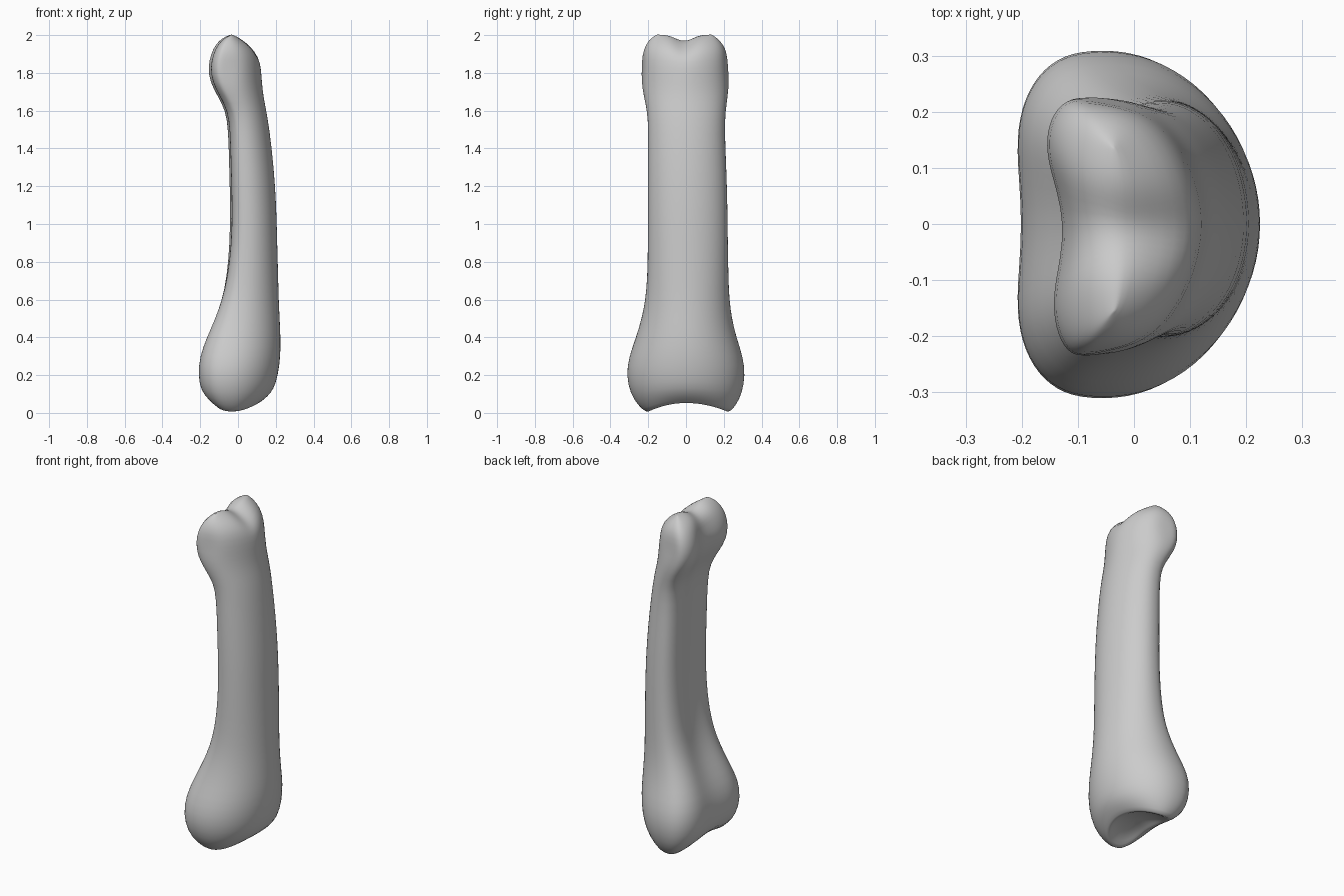
import bpy
import bmesh
from math import cos, sin, pi, exp

cube = bpy.data.objects.get("Cube")
if cube:
    bpy.data.objects.remove(cube, do_unlink=True)

SEGMENTS = 40

# Stations up the bone: height, palm x, back x, front y, rear y
STATIONS = [
    (0.0, -.13, .11, -.21, .23),
    (.04, -.18, .155, -.255, .265),
    (.1, -.215, .19, -.295, .297),
    (.2, -.232, .213, -.318, .315),
    (.3, -.227, .226, -.302, .302),
    (.4, -.19, .226, -.265, .267),
    (.5, -.143, .221, -.235, .243),
    (.6, -.103, .216, -.215, .23),
    (.72, -.073, .213, -.205, .225),
    (.9, -.053, .208, -.202, .222),
    (1.1, -.05, .203, -.202, .22),
    (1.3, -.056, .19, -.202, .214),
    (1.5, -.06, .167, -.2, .205),
    (1.6, -.075, .15, -.206, .21),
    (1.68, -.12, .134, -.225, .222),
    (1.75, -.16, .127, -.238, .23),
    (1.83, -.172, .122, -.242, .23),
    (1.9, -.155, .11, -.236, .222),
    (1.95, -.125, .075, -.214, .2),
    (1.985, -.085, .025, -.185, .165),
    (2.003, -.045, -.015, -.155, .135),
]


def ramp(value, low, high):
    t = min(max((value - low) / (high - low), 0), 1)
    return t * t * (3 - 2 * t)


def power(value, exponent):
    return abs(value) ** exponent * (1 if value > 0 else -1)


def section_point(station, angle):
    """Point on a D-shaped section: domed back, flat and hollowed palm side."""
    z, x_low, x_high, y_low, y_high = station
    c, s = cos(angle), sin(angle)
    head = ramp(z, 1.55, 1.75)
    x_wide = x_low + (0.4 - 0.1 * head) * (x_high - x_low)
    half = y_high if s > 0 else -y_low
    if c > 0:
        x = x_wide + (x_high - x_wide) * power(c, 1 - 0.1 * head)
        y = half * power(s, 1 + 0.1 * head)
    else:
        x = x_wide + (x_wide - x_low) * power(c, 0.75)
        y = half * power(s, 0.75)
        # Palm hollow between the two ridges
        hollow = 0.022 + 0.02 * head + 0.02 * exp(-((z - 0.42) / 0.2) ** 2)
        hollow *= 1 - ramp(z, 1.9, 2)
        x += hollow * exp(-(y / (0.5 * half)) ** 2) * -c
        x -= 0.05 * y * ramp(z, 0.6, 0.9) * -c
    # Shallow pits on the sides of the head
    pit = exp(-((x + 0.04) / 0.06) ** 2 - ((z - 1.84) / 0.07) ** 2)
    y -= 0.014 * pit * power(s, 1)
    # Groove between the two knuckles, and saddle-shaped lower rim
    z -= 0.035 * exp(-((y + 0.01) / 0.06) ** 2) * ramp(z, 1.8, 1.97)
    z += 0.05 * c * c * (1 - ramp(z, 0, 0.2))
    return x, y, z


def build_bone():
    bm = bmesh.new()
    angles = [2 * pi * i / SEGMENTS for i in range(SEGMENTS)]
    rings = []

    # Hollow joint socket underneath, from its middle out to the rim
    rim = [section_point(STATIONS[0], a) for a in angles]
    for scale, lift in ((0.1, 1), (0.4, 0.9), (0.7, 0.6), (0.9, 0.15)):
        rings.append([bm.verts.new((x * scale, y * scale,
                                    z + (0.075 - z) * lift))
                      for x, y, z in rim])

    # Outer wall
    for station in STATIONS:
        rings.append([bm.verts.new(section_point(station, a)) for a in angles])
    for lower, upper in zip(rings, rings[1:]):
        for i in range(SEGMENTS):
            j = (i + 1) % SEGMENTS
            bm.faces.new((lower[i], lower[j], upper[j], upper[i]))
    bm.faces.new(rings[0][::-1])

    # Narrow strip closing the knuckles
    top, half, quarter = rings[-1], SEGMENTS // 2, SEGMENTS // 4
    for i in range(-quarter, quarter):
        corners = [top[i], top[i + 1], top[half - i - 1], top[(half - i) % SEGMENTS]]
        bm.faces.new(list(dict.fromkeys(corners)))

    bmesh.ops.recalc_face_normals(bm, faces=bm.faces)
    mesh = bpy.data.meshes.new("finger_bone")
    bm.to_mesh(mesh)
    bm.free()
    return mesh


# Plain grey surface
grey = bpy.data.materials.new("bone_grey")
grey.use_nodes = True
colour = (0.6, 0.6, 0.6, 1)
grey.diffuse_color = colour
grey.node_tree.nodes["Principled BSDF"].inputs["Base Color"].default_value = colour

# Finger bone
bone = bpy.data.objects.new("finger_bone", build_bone())
bpy.context.collection.objects.link(bone)
bone.data.materials.append(grey)
for face in bone.data.polygons:
    face.use_smooth = True
smooth = bone.modifiers.new("smooth_surface", "SUBSURF")
smooth.levels = smooth.render_levels = 1
